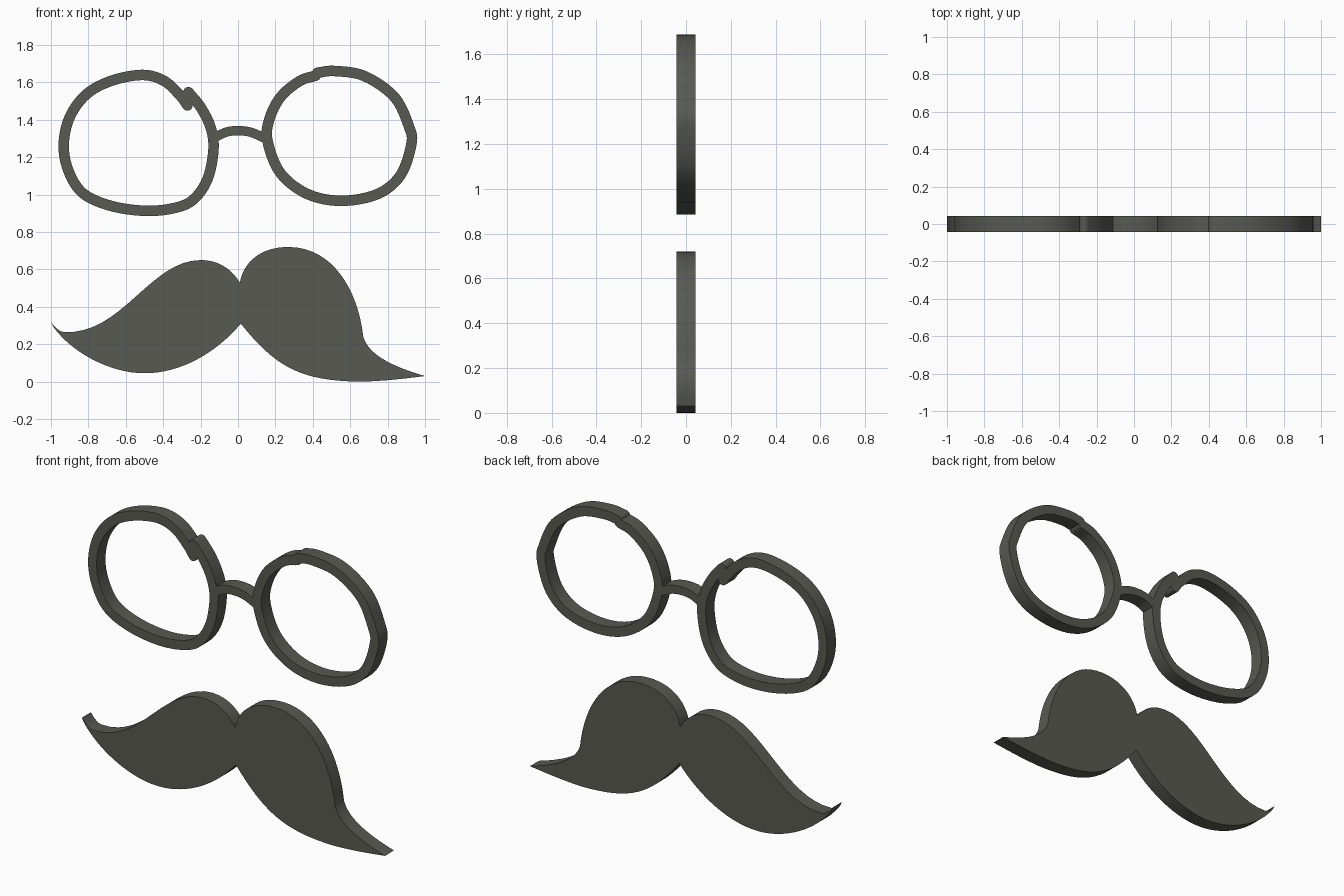
import bpy, bmesh, math
from mathutils import Vector
from mathutils.geometry import interpolate_bezier

if "Cube" in bpy.data.objects:
    bpy.data.objects.remove(bpy.data.objects["Cube"])

DEPTH = 0.042      # half thickness
HALF = 0.028       # half stroke width of the frames

mat = bpy.data.materials.new("dark_grey")
mat.diffuse_color = (0.1, 0.1, 0.085, 1)
mat.use_nodes = True
mat.node_tree.nodes["Principled BSDF"].inputs["Base Color"].default_value = mat.diffuse_color


def extrude_outline(name, polys):
    """Turn flat (x, z) polygons sharing vertices into a slab of even thickness."""
    bm = bmesh.new()
    cache = {}

    def vert(p):
        key = (round(p[0], 5), round(p[1], 5))
        if key not in cache:
            cache[key] = bm.verts.new((key[0], -DEPTH, key[1]))
        return cache[key]

    for poly in polys:
        bm.faces.new([vert(p) for p in poly])
    ext = bmesh.ops.extrude_face_region(bm, geom=bm.faces[:], use_keep_orig=True)
    moved = [g for g in ext["geom"] if isinstance(g, bmesh.types.BMVert)]
    bmesh.ops.translate(bm, verts=moved, vec=(0, 2 * DEPTH, 0))
    bmesh.ops.recalc_face_normals(bm, faces=bm.faces[:])
    mesh = bpy.data.meshes.new(name)
    bm.to_mesh(mesh)
    bm.free()
    ob = bpy.data.objects.new(name, mesh)
    bpy.context.collection.objects.link(ob)
    mesh.materials.append(mat)
    bpy.context.view_layer.objects.active = ob
    ob.select_set(True)
    bpy.ops.object.shade_smooth_by_angle(angle=math.radians(35))
    ob.select_set(False)


def smooth_path(pts, steps=6):
    """Sample a smooth path through the points."""
    p = [Vector(q) for q in pts]
    p = [2 * p[0] - p[1]] + p + [2 * p[-1] - p[-2]]
    out = []
    for a, b, c, d in zip(p, p[1:], p[2:], p[3:]):
        out += interpolate_bezier(b, b + (c - a) / 6, c - (d - b) / 6, c, steps + 1)[:-1]
    return [Vector(q[:2]) for q in out] + [p[-2]]


def stroke(name, pts, half=HALF):
    """Even-width ribbon with round ends along a smooth path."""
    path = smooth_path(pts)
    rows = []
    n = len(path)
    for i, q in enumerate(path):
        t = (path[min(i + 1, n - 1)] - path[max(i - 1, 0)]).normalized()
        rows.append((q, t, half))
    arcs = [math.radians(a) for a in (20, 40, 60, 80)]
    first, last = rows[0], rows[-1]
    start = [(first[0] - first[1] * half * math.sin(a), first[1], half * math.cos(a)) for a in reversed(arcs)]
    end = [(last[0] + last[1] * half * math.sin(a), last[1], half * math.cos(a)) for a in arcs]
    sides = []
    for q, t, w in start + rows + end:
        nrm = Vector((-t.y, t.x))
        sides.append((q + nrm * w, q - nrm * w))
    extrude_outline(name, [(a[0], a[1], b[1], b[0]) for a, b in zip(sides, sides[1:])])


# Left rim, an open hand-drawn loop with a small hook
stroke("left_rim", [
    (-.265, 1.548), (-.20, 1.468), (-.147, 1.361), (-.131, 1.243), (-.163, 1.083),
    (-.243, .97), (-.356, .925), (-.51, .914), (-.687, .942), (-.83, 1.008),
    (-.906, 1.126), (-.932, 1.265), (-.90, 1.414), (-.81, 1.537), (-.676, 1.609),
    (-.51, 1.64), (-.393, 1.607), (-.307, 1.527), (-.27, 1.477)])

# Right rim, ends overlapping at the top
stroke("right_rim", [
    (.425, 1.652), (.516, 1.661), (.676, 1.634), (.837, 1.521), (.915, 1.361),
    (.927, 1.27), (.869, 1.104), (.746, 1.003), (.553, .967), (.372, 1.003),
    (.227, 1.115), (.158, 1.286), (.168, 1.404), (.227, 1.521), (.329, 1.607),
    (.415, 1.636)])

# Bridge between the rims
stroke("bridge", [(-.12, 1.308), (-.06, 1.335), (.003, 1.342), (.07, 1.333), (.142, 1.302)], .025)

# Moustache outline: start point, then (handle, handle, end point) per segment
start = (.01, .53)
segments = [
    ((-.04, .61), (-.11, .65), (-.2, .65)),
    ((-.47, .65), (-.62, .25), (-.93, .265)),
    ((-.955, .268), (-.98, .29), (-1, .32)),
    ((-.995, .305), (-.98, .28), (-.965, .265)),
    ((-.87, .15), (-.68, .045), (-.5, .045)),
    ((-.31, .045), (-.12, .15), (.015, .31)),
    ((.2, .08), (.33, .005), (.65, 0)),
    ((.78, .003), (.88, .015), (1, .03)),
    ((.83, .08), (.70, .14), (.67, .24)),
    ((.64, .5), (.5, .72), (.27, .72)),
    ((.12, .72), (.03, .64), start)]
outline, here = [], start
for h1, h2, end in segments:
    outline += [q[:2] for q in interpolate_bezier(*map(Vector, (here, h1, h2, end)), 17)[:-1]]
    here = end
extrude_outline("moustache", [outline])
